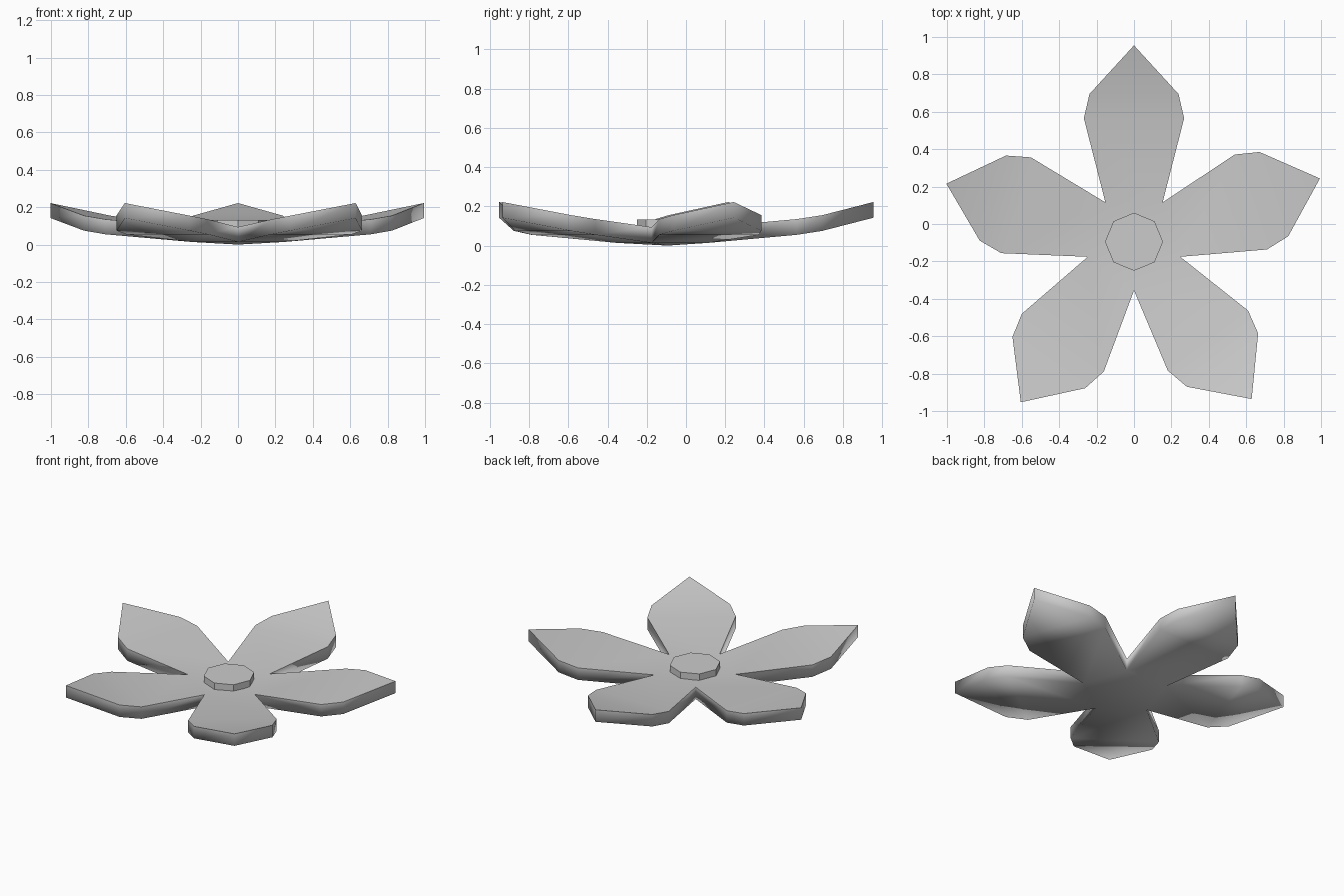
import bpy, bmesh
from math import radians, cos, sin
from mathutils import Vector

cube = bpy.data.objects.get("Cube")
if cube:
    bpy.data.objects.remove(cube, do_unlink=True)

CENTER_Y = -0.095
THICK = 0.08
PETALS = 5

grey = bpy.data.materials.new("petal grey")
grey.use_nodes = True
colour = (0.6, 0.6, 0.6, 1)
grey.diffuse_color = colour
grey.node_tree.nodes["Principled BSDF"].inputs["Base Color"].default_value = colour


def add_object(name, bm):
    mesh = bpy.data.meshes.new(name)
    bm.to_mesh(mesh)
    bm.free()
    mesh.materials.append(grey)
    obj = bpy.data.objects.new(name, mesh)
    obj.location.y = CENTER_Y
    bpy.context.collection.objects.link(obj)
    return obj


def polar(angle, along, across, z):
    c, s = cos(angle), sin(angle)
    return Vector((along * c - across * s, along * s + across * c, z))


# Petals: underside outline rows (distance from centre, half width, height)
rows = [(0.66, 0.268, 0.055), (0.79, 0.238, 0.075)]
bm = bmesh.new()
middle = bm.verts.new((0, 0, 0))
valleys = [bm.verts.new(polar(radians(54 + 72 * k), 0.26, 0, 0.014)) for k in range(PETALS)]
for k in range(PETALS):
    angle = radians(90 + 72 * k + (0.8 if k else 0))
    pair = (valleys[k], valleys[(k + 1) % PETALS])
    bm.faces.new((middle, *pair))
    for along, half, z in rows:
        new = tuple(bm.verts.new(polar(angle, along, side * half, z)) for side in (-1, 1))
        bm.faces.new((pair[0], new[0], new[1], pair[1]))
        pair = new
    tip = bm.verts.new(polar(angle, 1.05, 0, 0.142))
    bm.faces.new((pair[0], tip, pair[1]))

# Thicken upwards, keeping the underside, and crease the top rim only
under = bm.faces[:]
top = bmesh.ops.extrude_face_region(bm, geom=under, use_keep_orig=True)["geom"]
top_verts = {g for g in top if isinstance(g, bmesh.types.BMVert)}
top_faces = {g for g in top if isinstance(g, bmesh.types.BMFace)}
for v in top_verts:
    v.co.z += THICK
bmesh.ops.recalc_face_normals(bm, faces=bm.faces)
for f in bm.faces:
    f.smooth = True
for e in bm.edges:
    if len([f for f in e.link_faces if f in top_faces]) == 1:
        e.smooth = False
add_object("petals", bm)

# Flat eight-sided flower centre
bm = bmesh.new()
ring = [bm.verts.new(polar(radians(45 * i), 0.155, 0, 0.06)) for i in range(8)]
base = bm.faces.new(ring)
cap = bmesh.ops.extrude_face_region(bm, geom=[base], use_keep_orig=True)["geom"]
for g in cap:
    if isinstance(g, bmesh.types.BMVert):
        g.co.z = 0.132
bmesh.ops.recalc_face_normals(bm, faces=bm.faces)
add_object("flower_centre", bm)
